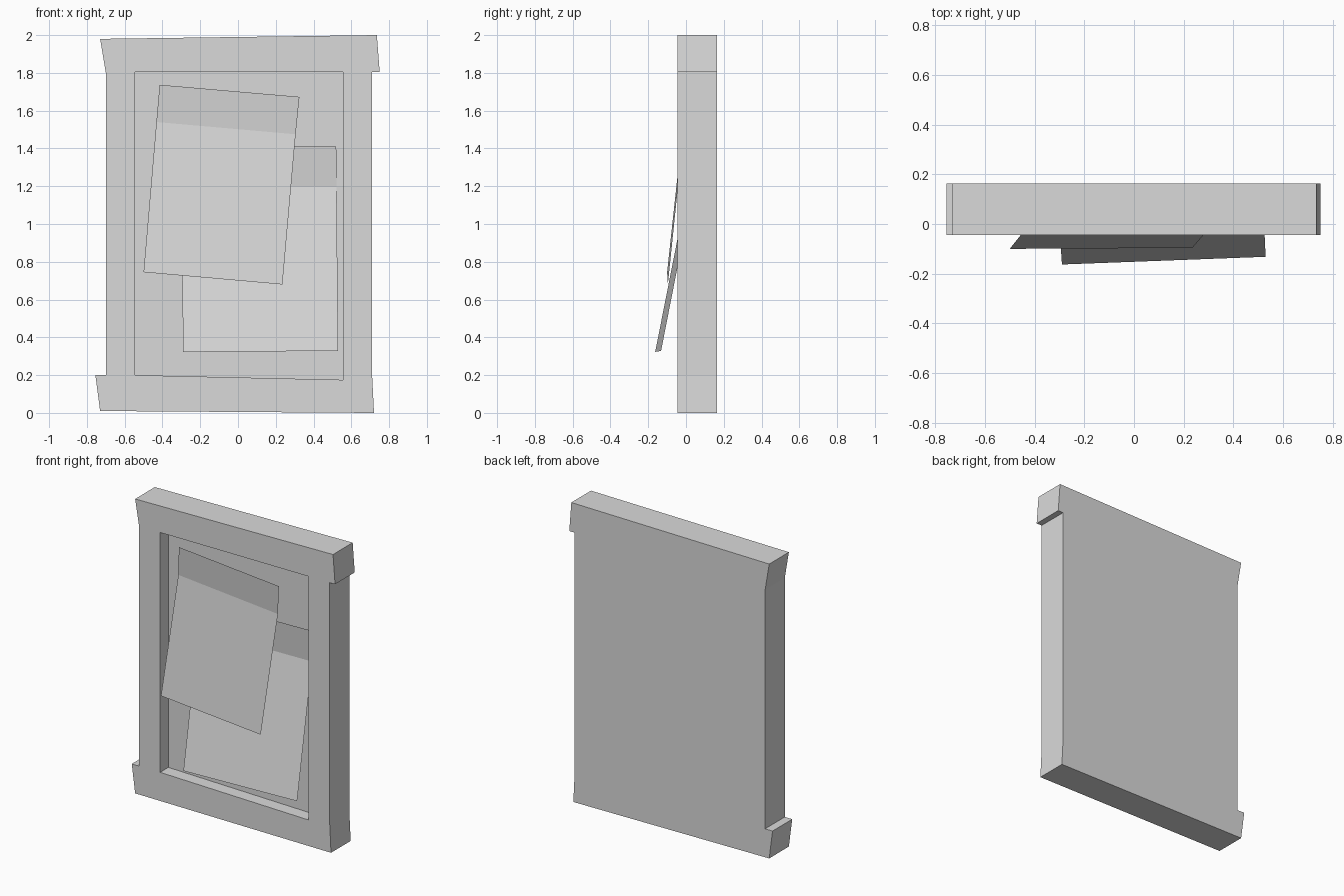
import bpy
import bmesh

cube = bpy.data.objects.get("Cube")
if cube:
    bpy.data.objects.remove(cube)

FRONT, PANEL, BACK = -0.045, 0.042, 0.163

grey = bpy.data.materials.new("plain_grey")
colour = (0.7, 0.7, 0.7, 1)
grey.diffuse_color = colour
grey.use_nodes = True
grey.node_tree.nodes["Principled BSDF"].inputs["Base Color"].default_value = colour


def finish(name, bm):
    mesh = bpy.data.meshes.new(name)
    bm.to_mesh(mesh)
    bm.free()
    mesh.materials.append(grey)
    obj = bpy.data.objects.new(name, mesh)
    bpy.context.collection.objects.link(obj)
    return obj


def ring(bm, outline, y):
    return [bm.verts.new((x, y, z)) for x, z in outline]


def walls(bm, a, b):
    for i in range(len(a)):
        j = (i + 1) % len(a)
        bm.faces.new((a[i], a[j], b[j], b[i]))


def board(name, outline, opening):
    """Solid slab with a recess cut into its front."""
    bm = bmesh.new()
    front, back = ring(bm, outline, FRONT), ring(bm, outline, BACK)
    rim, floor = ring(bm, opening, FRONT), ring(bm, opening, PANEL)
    walls(bm, front, back)
    walls(bm, rim, floor)
    bm.faces.new(back)
    bm.faces.new(floor)
    edges = [e for e in bm.edges if all(abs(v.co.y - FRONT) < 1e-5 for v in e.verts)]
    bmesh.ops.triangle_fill(bm, edges=edges, use_beauty=True, normal=(0, -1, 0))
    bmesh.ops.recalc_face_normals(bm, faces=bm.faces)
    return finish(name, bm)


def sheet(name, rows):
    """Creased paper from left and right points, listed top to bottom."""
    bm = bmesh.new()
    pairs = [[bm.verts.new(p) for p in row] for row in rows]
    for (tl, tr), (bl, br) in zip(pairs, pairs[1:]):
        bm.faces.new((tl, bl, br, tr))
    return finish(name, bm)


# Crooked board with wider top and bottom rails
board("notice_board",
      [(-0.73, 1.98), (0.735, 2.0), (0.75, 1.805), (0.71, 1.805), (0.71, 0.2),
       (0.72, 0), (-0.73, 0.01), (-0.755, 0.2), (-0.7, 0.2), (-0.7, 1.8)],
      [(-0.545, 1.805), (0.555, 1.805), (0.555, 0.175), (-0.545, 0.2)])

# Two pinned papers, their lower parts curling forward
sheet("upper_paper", [
    [(-0.415, -0.032, 1.737), (0.325, -0.032, 1.673)],
    [(-0.432, -0.014, 1.54), (0.305, -0.014, 1.475)],
    [(-0.5, -0.1, 0.745), (0.235, -0.096, 0.68)]])
sheet("lower_paper", [
    [(-0.305, -0.01, 1.41), (0.52, 0.02, 1.41)],
    [(-0.302, 0.01, 1.2), (0.522, 0.038, 1.195)],
    [(-0.29, -0.163, 0.323), (0.53, -0.132, 0.328)]])
